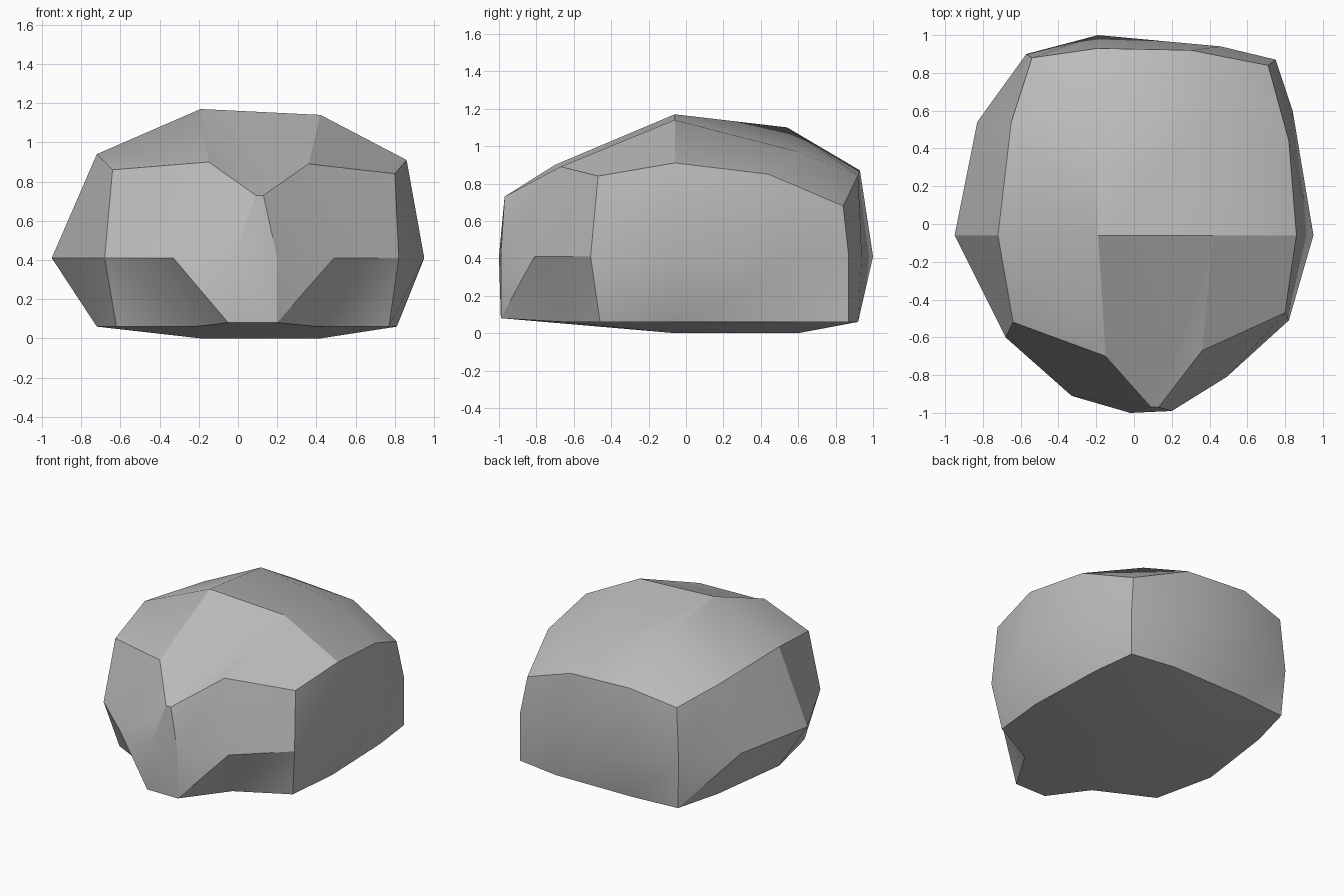
import bpy, bmesh, math

old = bpy.data.objects.get("Cube")
if old:
    bpy.data.objects.remove(old, do_unlink=True)

# One stone colour
stone = bpy.data.materials.new("stone grey")
stone.use_nodes = True
grey = (0.5, 0.5, 0.5, 1)
stone.diffuse_color = grey
stone.node_tree.nodes["Principled BSDF"].inputs["Base Color"].default_value = grey

# Horizontal contours, starting at the front corner on -x and running
# counter-clockwise: six points in front, two on each flank, four at the back
foot = [(-.62, -.5), (-.22, -.7), (-.05, -.99), (.2, -.99), (.41, -.65), (.77, -.46),
        (.81, -.06), (.79, .54), (.75, .87), (.42, .92), (-.19, .91), (-.55, .88),
        (-.64, .54), (-.72, -.06)]
waist = [(-.68, -.6), (-.33, -.91), (-.02, -1), (.2, -.99), (.49, -.81), (.82, -.51),
         (.95, -.06), (.84, .6), (.75, .87), (.46, .94), (-.19, 1), (-.57, .9),
         (-.83, .54), (-.95, -.06)]
rim = [(-.64, -.52, .86), (-.15, -.7, .9), (.09, -.97, .73), (.13, -.97, .73),
       (.36, -.67, .89), (.8, -.47, .84), (.86, -.06, .91), (.82, .44, .85),
       (.71, .84, .68), (.3, .92, .845), (-.19, .93, .87), (-.54, .88, .8),
       (-.65, .54, .875), (-.72, -.06, .94)]
# Inner corners shared by the crown and the underside
inner = [(-.19, -.06), (.42, -.06), (.42, .6), (-.19, .54)]
crown_heights = [1.17, 1.14, .97, 1.1]
corners = [0, 5, 8, 11]      # contour index of each block corner

bm = bmesh.new()


def ring(points):
    return [bm.verts.new(p) for p in points]


def side_band(lower, upper, split):
    """Join two contours, optionally folding the overhang towards the nose."""
    count = len(lower)
    for i in range(count):
        j = (i + 1) % count
        a, b, c, d = lower[i], lower[j], upper[j], upper[i]
        if split and i < 3:
            bm.faces.new((a, b, d))
            bm.faces.new((b, c, d))
        elif split:
            bm.faces.new((a, b, c))
            bm.faces.new((a, c, d))
        else:
            bm.faces.new((a, b, c, d))


def cap(loop, centre):
    """Close a contour with corner quads, edge strips and a folded middle."""
    for k, corner in enumerate(corners):
        before, after = loop[corner - 1], loop[corner + 1]
        bm.faces.new((before, loop[corner], after, centre[k]))
        if k:
            nxt = (k + 1) % len(corners)
            bm.faces.new((after, loop[corners[nxt] - 1], centre[nxt], centre[k]))
    # Front strip narrows to the nose
    bm.faces.new((loop[1], loop[2], centre[0]))
    bm.faces.new((loop[2], loop[3], centre[1], centre[0]))
    bm.faces.new((loop[3], loop[4], centre[1]))
    bm.faces.new((centre[0], centre[1], centre[2]))
    bm.faces.new((centre[0], centre[2], centre[3]))


# Boulder: two side bands, a crown and an underside
nose = (2, 3)
foot_ring = ring((x, y, .08 if i in nose else .06) for i, (x, y) in enumerate(foot))
waist_ring = ring((x, y, .41) for x, y in waist)
rim_ring = ring(rim)
side_band(foot_ring, waist_ring, True)
side_band(waist_ring, rim_ring, False)
cap(rim_ring, ring((x, y, z) for (x, y), z in zip(inner, crown_heights)))
cap(foot_ring, ring((x, y, 0) for x, y in inner))
bmesh.ops.recalc_face_normals(bm, faces=bm.faces)

mesh = bpy.data.meshes.new("boulder")
bm.to_mesh(mesh)
bm.free()
mesh.materials.append(stone)
boulder = bpy.data.objects.new("boulder", mesh)
bpy.context.collection.objects.link(boulder)

# Smooth panels with crisp ridges
bpy.ops.object.select_all(action='DESELECT')
boulder.select_set(True)
bpy.context.view_layer.objects.active = boulder
bpy.ops.object.shade_smooth_by_angle(angle=math.radians(27))
